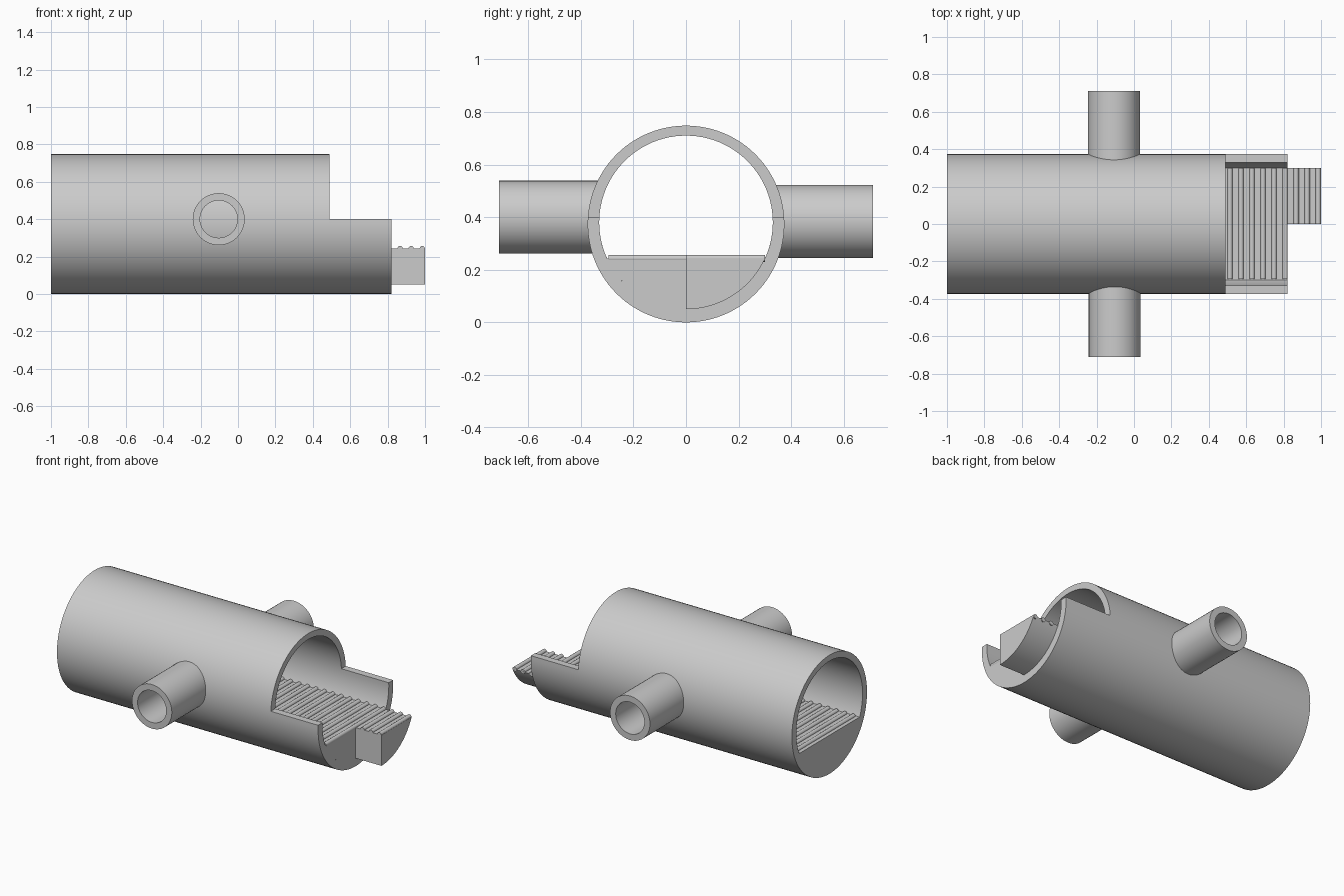
import bpy, bmesh, math
from mathutils import Matrix, Vector

if "Cube" in bpy.data.objects:
    bpy.data.objects.remove(bpy.data.objects["Cube"])

R, AXIS_Z = 0.374, 0.374          # outer shell
BORE, BORE_Z = 0.33, 0.38         # inner bore
FLOOR_Z = 0.243
OPEN_X, END_X, TIP_X = 0.49, 0.82, 1.0

grey = bpy.data.materials.new("plain grey")
grey.use_nodes = True
grey.diffuse_color = (0.6, 0.6, 0.6, 1)
grey.node_tree.nodes["Principled BSDF"].inputs["Base Color"].default_value = (0.6, 0.6, 0.6, 1)


def finish(name, bm, smooth=True):
    bmesh.ops.recalc_face_normals(bm, faces=bm.faces)
    mesh = bpy.data.meshes.new(name)
    bm.to_mesh(mesh)
    bm.free()
    mesh.materials.append(grey)
    obj = bpy.data.objects.new(name, mesh)
    bpy.context.collection.objects.link(obj)
    if smooth:
        shade(obj)
    return obj


def shade(obj):
    bpy.ops.object.select_all(action='DESELECT')
    obj.select_set(True)
    bpy.context.view_layer.objects.active = obj
    bpy.ops.object.shade_smooth_by_angle(angle=math.radians(30))


def prism(bm, profile, x0, x1):
    """Extrude a closed (y, z) profile along x."""
    face = bm.faces.new([bm.verts.new((x0, y, z)) for y, z in profile])
    out = bmesh.ops.extrude_face_region(bm, geom=[face])
    verts = [v for v in out["geom"] if isinstance(v, bmesh.types.BMVert)]
    bmesh.ops.translate(bm, verts=verts, vec=(x1 - x0, 0, 0))


def arc(radius, z, a0, a1, n):
    step = (a1 - a0) / n
    return [(radius * math.cos(a0 + i * step), z + radius * math.sin(a0 + i * step))
            for i in range(n + 1)]


def pipe(name, outer, inner, length, matrix, seg=48):
    """Hollow cylinder starting at the origin along local z."""
    bm = bmesh.new()
    loops = [[bm.verts.new((r * math.cos(2 * math.pi * i / seg),
                            r * math.sin(2 * math.pi * i / seg), h)) for i in range(seg)]
             for r, h in ((outer, 0), (outer, length), (inner, length), (inner, 0))]
    for a, b in zip(loops, loops[1:] + loops[:1]):
        for i in range(seg):
            j = (i + 1) % seg
            bm.faces.new((a[i], a[j], b[j], b[i]))
    bm.transform(matrix)
    return finish(name, bm)


# Main shell: closed ring, then a cut-open trough
bm = bmesh.new()
seg = 96
rings = [[bm.verts.new((x, r * math.cos(2 * math.pi * i / seg),
                        z + r * math.sin(2 * math.pi * i / seg))) for i in range(seg)]
         for x, r, z in ((-1, R, AXIS_Z), (OPEN_X, R, AXIS_Z),
                         (OPEN_X, BORE, BORE_Z), (-1, BORE, BORE_Z))]
for a, b in zip(rings, rings[1:] + rings[:1]):
    for i in range(seg):
        j = (i + 1) % seg
        bm.faces.new((a[i], a[j], b[j], b[i]))
finish("main_shell", bm)

rim = 0.40
ao = math.asin((rim - AXIS_Z) / R)
ai = math.asin((rim - BORE_Z) / BORE)
bm = bmesh.new()
outer = arc(R, AXIS_Z, math.pi - ao, 2 * math.pi + ao, 50)
inner = arc(BORE, BORE_Z, math.pi - ai, 2 * math.pi + ai, 50)
prism(bm, outer + inner[::-1], OPEN_X, END_X)
finish("open_trough", bm)

# Floor filling the bottom of the bore, and the half-width tongue
af = math.asin((FLOOR_Z - BORE_Z) / BORE)
bm = bmesh.new()
prism(bm, arc(BORE, BORE_Z, math.pi - af, 2 * math.pi + af, 40), -1, END_X)
finish("floor", bm)
bm = bmesh.new()
prism(bm, arc(BORE, BORE_Z, 1.5 * math.pi, 2 * math.pi + af, 24) + [(0, FLOOR_Z)], END_X, TIP_X)
finish("tongue", bm)

# Rounded ribs across the floor
bm = bmesh.new()
turn = Matrix.Rotation(math.pi / 2, 4, 'X')
x = 0.985
while x > -0.99:
    y0 = 0.0 if x > END_X else -0.295
    y1 = 0.30
    bmesh.ops.create_cone(bm, cap_ends=True, segments=16, radius1=0.014, radius2=0.014,
                          depth=y1 - y0,
                          matrix=Matrix.Translation((x, (y0 + y1) / 2, FLOOR_Z)) @ turn)
    x -= 0.059
finish("floor_ribs", bm)

# Side pipes
for name, side, px, pz in (("front_pipe", -1, -0.103, 0.40), ("back_pipe", 1, -0.107, 0.384)):
    spin = Vector((0, 0, 1)).rotation_difference(Vector((0, side, 0))).to_matrix().to_4x4()
    pipe(name, 0.139, 0.10, 0.71 - 0.331,
         Matrix.Translation((px, side * 0.331, pz)) @ spin)
